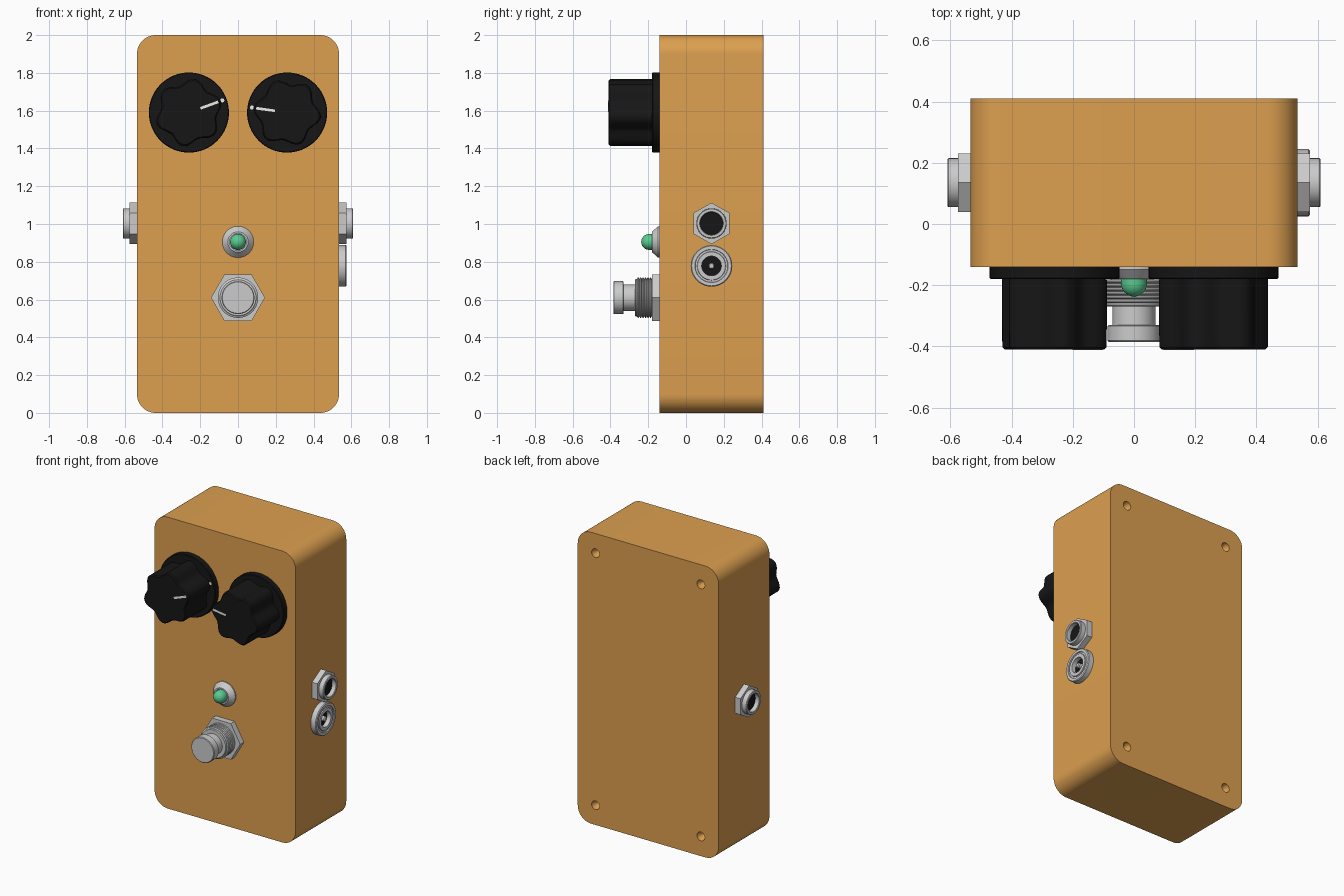
import bpy, bmesh, math
from mathutils import Vector, Matrix

if "Cube" in bpy.data.objects:
    bpy.data.objects.remove(bpy.data.objects["Cube"])

FRONT, BACK, RIGHT, LEFT = (0, -1, 0), (0, 1, 0), (1, 0, 0), (-1, 0, 0)


def material(name, rgb):
    m = bpy.data.materials.new(name)
    m.diffuse_color = (*rgb, 1)
    m.use_nodes = True
    m.node_tree.nodes["Principled BSDF"].inputs["Base Color"].default_value = m.diffuse_color
    return m


ORANGE = material("orange_paint", (0.72, 0.35, 0.08))
BLACK = material("black_plastic", (0.008, 0.008, 0.008))
WHITE = material("white_mark", (0.85, 0.85, 0.82))
GREEN = material("green_lens", (0.10, 0.60, 0.28))


def finish(bm, name, mat, angle=32):
    bmesh.ops.recalc_face_normals(bm, faces=bm.faces[:])
    me = bpy.data.meshes.new(name)
    bm.to_mesh(me)
    bm.free()
    ob = bpy.data.objects.new(name, me)
    bpy.context.collection.objects.link(ob)
    if mat:
        me.materials.append(mat)
    smooth(ob, angle)
    return ob


def smooth(ob, angle=32):
    bpy.ops.object.select_all(action='DESELECT')
    bpy.context.view_layer.objects.active = ob
    ob.select_set(True)
    bpy.ops.object.shade_smooth_by_angle(angle=math.radians(angle))


def frame(loc, direction):
    """Local z runs along direction, local y runs up."""
    z = Vector(direction)
    y = Vector((0, 0, 1))
    x = y.cross(z)
    return Matrix.Translation(loc) @ Matrix((x, y, z)).transposed().to_4x4()


def lathe(name, profile, loc, direction, mat=None, segs=48, phase=0.0, shape=None):
    """Turn (radius, height) points; shape(a) scales the radius by angle."""
    bm = bmesh.new()
    rings = []
    for r, h in profile:
        ring = []
        for i in range(segs):
            a = 2 * math.pi * i / segs
            k = r * (shape(a) if shape else 1)
            ring.append(bm.verts.new((k * math.cos(a + phase), k * math.sin(a + phase), h)))
        rings.append(ring)
    for p, q in zip(rings, rings[1:]):
        for i in range(segs):
            j = (i + 1) % segs
            bm.faces.new((p[i], p[j], q[j], q[i]))
    bm.faces.new(rings[0])
    bm.faces.new(rings[-1])
    bm.transform(frame(loc, direction))
    return finish(bm, name, mat)


# Enclosure: rounded rectangle extruded front to back
bm = bmesh.new()
W, R, Y0, Y1 = 0.535, 0.1, -0.14, 0.41
outline = []
for n, (cx, cz) in enumerate(((W - R, 2 - R), (R - W, 2 - R), (R - W, R), (W - R, R))):
    for i in range(13):
        a = math.pi / 2 * (n + i / 12)
        outline.append(bm.verts.new((cx + R * math.cos(a), Y0, cz + R * math.sin(a))))
face = bm.faces.new(outline)
ext = bmesh.ops.extrude_face_region(bm, geom=[face], use_keep_orig=True)
bmesh.ops.translate(bm, vec=(0, Y1 - Y0, 0),
                    verts=[g for g in ext["geom"] if isinstance(g, bmesh.types.BMVert)])
body = finish(bm, "enclosure", ORANGE)

# Countersunk screw holes in the back
for sx in (-1, 1):
    for z in (0.135, 1.865):
        cutter = lathe("screw_hole_cutter", [(0.014, -0.07), (0.016, -0.045), (0.03, -0.02), (0.03, 0.03)],
                       (sx * 0.40, Y1, z), BACK, ORANGE, 24)
        cutter.hide_render = True
        mod = body.modifiers.new("screw_hole", 'BOOLEAN')
        mod.operation, mod.object, mod.solver = 'DIFFERENCE', cutter, 'EXACT'
        bpy.context.view_layer.objects.active = body
        bpy.ops.object.modifier_apply(modifier=mod.name)
        bpy.data.objects.remove(cutter)
smooth(body)

# Control knobs: flange, six-lobed grip, pointer line and dot
for side, x, turn in (("left", -0.26, 20), ("right", 0.26, 172)):
    a = math.radians(turn)
    loc = (x, Y0, 1.59)
    lathe(side + "_knob_flange", [(0.212, 0), (0.212, 0.036), (0.208, 0.04)], loc, FRONT, BLACK, 64)
    lathe(side + "_knob_grip", [(0.18, 0.03), (0.179, 0.262), (0.171, 0.27)], loc, FRONT, BLACK, 96, a,
          lambda t: 0.91 + 0.09 * math.cos(6 * t))
    bm = bmesh.new()
    bmesh.ops.create_cube(bm, size=1)
    bm.transform(frame(loc, FRONT) @ Matrix.Rotation(a, 4, 'Z')
                 @ Matrix.Translation((0.115, 0, 0.27)) @ Matrix.Diagonal((0.1, 0.014, 0.004, 1)))
    finish(bm, side + "_knob_pointer", WHITE)
    lathe(side + "_knob_dot", [(0.011, 0), (0.011, 0.003)],
          (x + 0.188 * math.cos(a), Y0 - 0.04, 1.59 + 0.188 * math.sin(a)), FRONT, WHITE, 16)

# Indicator lamp
lamp = (0, Y0, 0.905)
lathe("lamp_bezel", [(0.083, 0), (0.083, 0.008), (0.054, 0.04), (0.045, 0.04), (0.045, 0.025)], lamp, FRONT)
dome = [(0.042 * math.cos(t), 0.055 + 0.042 * math.sin(t))
        for t in (math.pi / 2 * i / 10 * 0.98 for i in range(11))]
lathe("lamp_lens", [(0.042, 0.02)] + dome, lamp, FRONT, GREEN, 32)

# Foot switch: hex nut, threaded collar, plunger
switch = (0, Y0, 0.61)
lathe("switch_nut", [(0.143, 0), (0.143, 0.04)], switch, FRONT, segs=6)
thread = [(0.1, 0.03)]
for i in range(6):
    h = 0.042 + i * 0.013
    thread += [(0.1, h), (0.107, h + 0.004), (0.107, h + 0.008), (0.1, h + 0.012)]
lathe("switch_collar", thread + [(0.1, 0.125), (0.095, 0.13)], switch, FRONT)
lathe("switch_plunger", [(0.07, 0.12), (0.07, 0.19), (0.083, 0.19), (0.087, 0.194),
                         (0.087, 0.241), (0.083, 0.245)], switch, FRONT)

# Audio jacks on both sides: hex nut, open barrel, dark bore
for side, d in (("right", RIGHT), ("left", LEFT)):
    loc = (d[0] * W, 0.135, 1.003)
    lathe(side + "_jack_nut", [(0.11, 0), (0.11, 0.04)], loc, d, segs=6, phase=math.pi / 2)
    lathe(side + "_jack_barrel", [(0.08, 0.03), (0.08, 0.071), (0.076, 0.075), (0.063, 0.075),
                                  (0.06, 0.072), (0.06, 0.042)], loc, d)
    lathe(side + "_jack_bore", [(0.06, 0.035), (0.06, 0.044)], loc, d, BLACK)

# Power socket: ring nut with groove, dark bore, centre pin
power = (W, 0.135, 0.778)
lathe("power_ring", [(0.11, 0), (0.11, 0.035), (0.105, 0.04), (0.088, 0.04), (0.086, 0.034),
                     (0.076, 0.034), (0.074, 0.04), (0.052, 0.04), (0.052, 0.008)], power, RIGHT)
lathe("power_bore", [(0.052, 0.002), (0.052, 0.01)], power, RIGHT, BLACK)
lathe("power_pin", [(0.017, 0.005), (0.017, 0.032), (0.012, 0.038)], power, RIGHT, segs=24)
